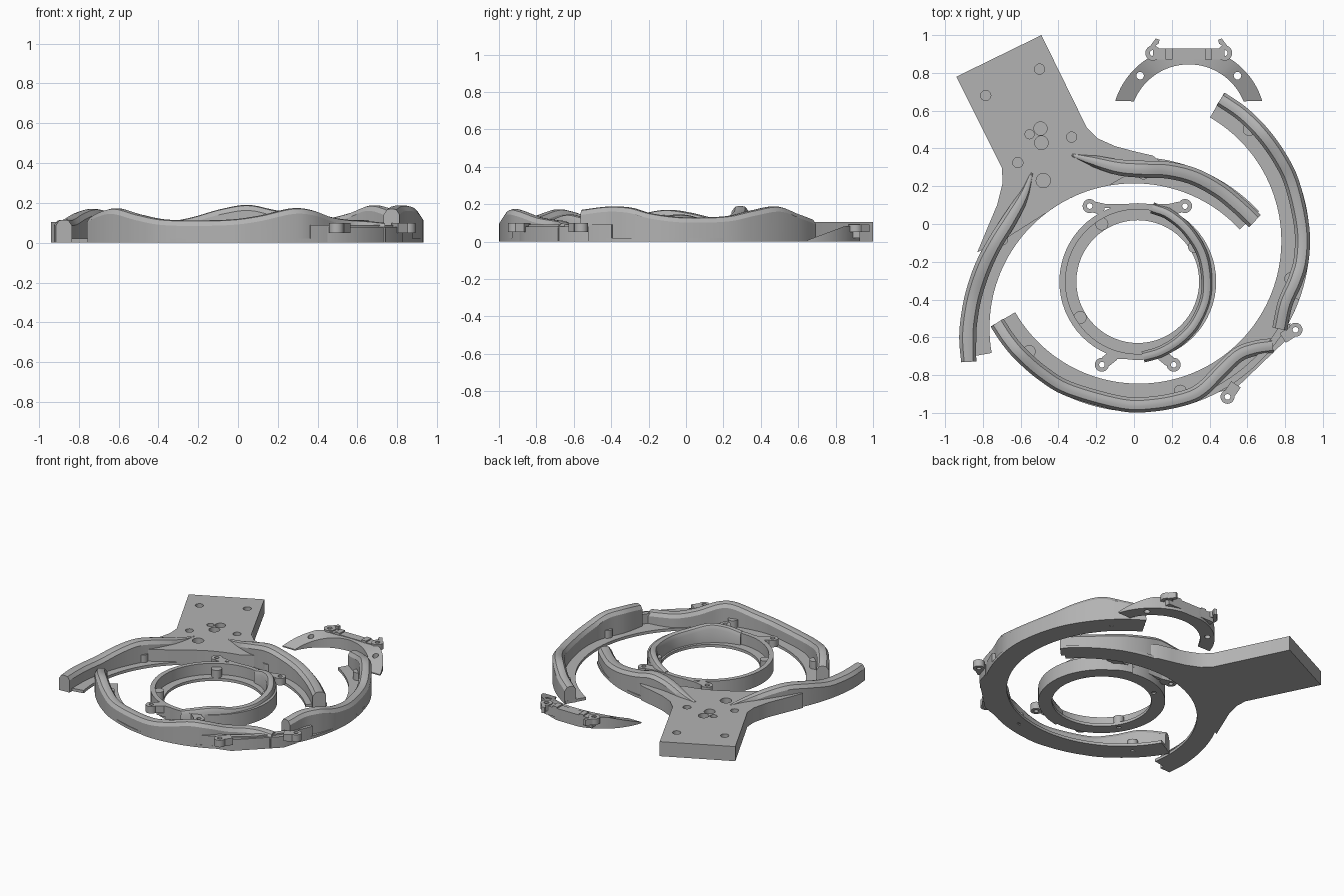
import bpy, bmesh, math
from mathutils import Vector

cube = bpy.data.objects.get("Cube")
if cube:
    bpy.data.objects.remove(cube)

mat = bpy.data.materials.new("plain_grey")
mat.use_nodes = True
GREY = (0.45, 0.45, 0.45, 1)
mat.diffuse_color = GREY
mat.node_tree.nodes["Principled BSDF"].inputs["Base Color"].default_value = GREY
parts = []


def finish(name, bm):
    bmesh.ops.remove_doubles(bm, verts=bm.verts, dist=1e-5)
    bmesh.ops.recalc_face_normals(bm, faces=bm.faces)
    me = bpy.data.meshes.new(name)
    bm.to_mesh(me)
    bm.free()
    ob = bpy.data.objects.new(name, me)
    bpy.context.collection.objects.link(ob)
    me.materials.append(mat)
    parts.append(ob)
    return ob


def loft(name, sections, closed=False):
    """Skin a row of equal-length loops."""
    bm = bmesh.new()
    rows = [[bm.verts.new(p) for p in s] for s in sections]
    n = len(rows[0])
    for a, b in zip(rows, rows[1:]):
        for i in range(n):
            j = (i + 1) % n
            bm.faces.new((a[i], a[j], b[j], b[i]))
    if not closed:
        bm.faces.new(rows[0])
        bm.faces.new(rows[-1])
    return finish(name, bm)


def prism(name, outline, z0, z1):
    return loft(name, [[(x, y, z) for x, y in outline] for z in (z0, z1)])


def polar(c, r, deg):
    a = math.radians(deg)
    return c[0] + r * math.cos(a), c[1] + r * math.sin(a)


def arc(c, r, a0, a1, n):
    return [polar(c, r, a0 + (a1 - a0) * i / n) for i in range(n + 1)]


def band(name, c, r0, r1, a0, a1, z0, z1, n=64):
    """Rectangular section swept round an arc."""
    sec = [[(*p, z0), (*q, z0), (*q, z1), (*p, z1)]
           for p, q in zip(arc(c, r0, a0, a1, n), arc(c, r1, a0, a1, n))]
    return loft(name, sec, abs(a1 - a0) == 360)


def disc(name, c, r, z0, z1, n=24):
    return prism(name, arc(c, r, 0, 360, n)[:-1], z0, z1)


def spline(pts, steps=8):
    """Catmull-Rom through points of any dimension."""
    v = [Vector(p) for p in pts]
    v = [2 * v[0] - v[1]] + v + [2 * v[-1] - v[-2]]
    out = []
    for a, b, c, d in zip(v, v[1:], v[2:], v[3:]):
        for k in range(steps):
            t = k / steps
            out.append(0.5 * (2 * b + (c - a) * t + (2 * a - 5 * b + 4 * c - d) * t * t
                              + (3 * b - a - 3 * c + d) * t ** 3))
    return out + [v[-2]]


def rail(name, pts, base=0.0):
    """Wavy ridge; each point is x, y, top height, half width."""
    path = spline(pts)
    sec = []
    for i, p in enumerate(path):
        q = path[min(i + 1, len(path) - 1)] - path[max(i - 1, 0)]
        side = Vector((-q.y, q.x)).normalized()
        loop = []
        for u, drop in ((-1, None), (-1, .028), (-.6, .004), (-.2, 0),
                        (.2, 0), (.6, .004), (1, .028), (1, None)):
            xy = Vector((p.x, p.y)) + side * u * p.w
            loop.append((xy.x, xy.y, base if drop is None else p.z - drop))
        sec.append(loop)
    return loft(name, sec)


def polar_rail(name, c, pts, w):
    return rail(name, [(*polar(c, r, a), z, w) for a, r, z in pts])


def lug(name, c, toward):
    """Pierced ear with a neck leading to its ring."""
    band(name, c, .015, .037, 0, 360, .05, .1, 24)
    d = (Vector(toward) - Vector(c)).normalized()
    s = Vector((-d.y, d.x)) * .03
    a, b = Vector(c) + d * .025, Vector(c) + d * .08
    prism(name + "_neck", [a - s, b - s, b + s, a + s], .05, .1)


def drill(ob, holes):
    """Cut round pockets given as x, y, radius, bottom, top."""
    for x, y, r, z0, z1 in holes:
        cut = disc("hole_cutter", (x, y), r, z0, z1)
        parts.remove(cut)
        cut.hide_render = True
        cut.hide_viewport = True
        m = ob.modifiers.new("hole", "BOOLEAN")
        m.object, m.solver = cut, "EXACT"
        bpy.context.view_layer.objects.active = ob
        bpy.ops.object.modifier_apply(modifier=m.name)
        bpy.data.objects.remove(cut)


def posts(name, floor, spots):
    """Screw bosses with a small pocket below."""
    for i, p in enumerate(spots):
        disc(f"{name}_{i + 1}", p, .034, .012, .075)
    drill(floor, [(*p, .015, -.01, .01) for p in spots])


FLOOR = .02

# Mounting plate flowing into two arms
AC = (0, -.55)
plate = prism("mounting_plate",
              [(-.49, 1), (-.94, .78), (-.70, .30), (-.695, .22), (-.725, .1), (-.78, -.03),
               (-.83, -.15), (-.70, -.09)] + arc(AC, .765, 127, 100, 10)
              + [(0, .28), (.14, .33), (.1, .362), (0, .385), (-.1, .412), (-.19, .452), (-.25, .51)],
              0, .105)
drill(plate, [(-.5, .82, .027, .06, .2), (-.785, .68, .027, .06, .2), (-.33, .46, .027, .06, .2),
              (-.615, .325, .027, .06, .2), (-.495, .505, .035, .04, .2),
              (-.553, .475, .024, .05, .2), (-.49, .43, .036, .04, .2), (-.48, .23, .038, .04, .2)])
arm_floor = band("arm_floor", AC, .765, .905, 43, 190, 0, FLOOR)
posts("arm_post", arm_floor, [(-.7, -.08), (.05, .27)])
rail("right_arm_rail", [(-.33, .365, .107, .012), (-.22, .335, .13, .03), (-.08, .30, .17, .042),
                        (.05, .29, .19, .045), (.18, .285, .165, .045), (.32, .25, .14, .045),
                        (.45, .18, .12, .045), (.55, .10, .115, .045), (.64, .015, .115, .045)])
rail("left_arm_rail", [(-.54, .27, .107, .012), (-.585, .15, .125, .03), (-.66, .02, .155, .04),
                       (-.735, -.1, .17, .042), (-.80, -.23, .15, .045), (-.85, -.38, .12, .045),
                       (-.875, -.52, .115, .045), (-.88, -.62, .115, .045), (-.875, -.73, .115, .04)])

# Large open ring
BC = (.025, -.09)
big_floor = band("large_ring_floor", BC, .755, .905, 60, -150, 0, FLOOR, 96)
posts("large_ring_post", big_floor, [(.61, .5), (.83, -.29), (.245, -.885), (-.555, -.675)])
polar_rail("large_ring_side_rail", BC,
           [(60, .868, .12), (51, .868, .15), (41, .866, .188), (30, .866, .165), (20, .866, .135),
            (5, .866, .13), (-6, .866, .15), (-14, .855, .182), (-23, .843, .187), (-32, .88, .17)], .04)
polar_rail("large_ring_front_rail", BC,
           [(-38, .9, .1), (-43, .835, .11), (-49, .80, .115), (-58, .815, .13), (-67, .855, .165),
            (-74, .865, .172), (-85, .866, .135), (-96, .866, .115), (-115, .866, .115),
            (-126, .866, .14), (-136, .866, .172), (-143, .866, .16), (-150, .866, .13)], .04)
band("large_ring_joint_wall", BC, .87, .905, -20, -68, 0, .09, 16)
for i, p in enumerate([(.855, -.56), (.495, -.915)]):
    lug(f"large_ring_lug_{i + 1}", p, (.64, -.70))
prism("large_ring_flange", [(.83, -.52), (.80, -.62), (.55, -.86), (.45, -.89), (.66, -.70)], 0, .08)

# Small closed ring
SC = (.02, -.305)
small_floor = band("small_ring_floor", SC, .325, .415, 0, 360, 0, FLOOR)
band("small_ring_wall", SC, .383, .415, 0, 360, 0, .1)
posts("small_ring_post", small_floor, [(-.285, -.495), (-.17, 0), (.32, -.12)])
polar_rail("small_ring_rail", SC,
           [(79, .398, .105), (65, .392, .13), (45, .378, .145), (20, .37, .13), (-10, .37, .12),
            (-35, .374, .125), (-55, .38, .145), (-72, .39, .13), (-86, .4, .105)], .03)
for i, (p, q) in enumerate([((-.235, .095), (-.13, .07)), ((.27, .095), (.16, .07)),
                            ((-.17, -.745), (-.09, -.68)), ((.21, -.745), (.13, -.68))]):
    lug(f"small_ring_lug_{i + 1}", p, q)
prism("small_ring_back_bar", [(-.22, .085), (.25, .085), (.25, .105), (-.22, .105)], .05, .1)
prism("small_ring_front_bar", [(-.15, -.715), (.19, -.715), (.19, -.695), (-.15, -.695)], .02, .1)

# Separate arched clip, sloping down to its tips
CC = (.29, .532)


def clip_height(y):
    return .008 + .075 * min(1, max(0, (y - .65) / .2))


sections = []
for p, q in zip(arc(CC, .313, 22.1, 157.9, 40), arc(CC, .407, 16.9, 163.1, 40)):
    q = (q[0], min(q[1], .93))
    sections.append([(*p, 0), (*q, 0), (*q, clip_height(q[1])), (*p, clip_height(p[1]))])
clip = loft("clip_arch", sections)
drill(clip, [(.032, .785, .02, -.1, .2), (.548, .785, .02, -.1, .2)])
prism("clip_back_block", [(.1, .87), (.48, .87), (.48, .93), (.1, .93)], .02, .085)
for side, s in (("right", -1), ("left", 1)):
    x = CC[0] + s * .19
    band(f"clip_{side}_ear", (x, .905), .016, .04, 0, 360, .05, .092, 24)
    prism(f"clip_{side}_prong", [(x + s * .038, .91), (x - s * .03, .955),
                                 (x - s * .035, .975), (x - s * .015, .982)], .05, .092)
    xr = CC[0] + s * .105
    prism(f"clip_{side}_rib", [(xr - .018, .87), (xr + .018, .87),
                               (xr + .018, .93), (xr - .018, .93)], .08, .095)

# Smooth curves, keep sharp edges
bpy.ops.object.select_all(action="DESELECT")
for ob in parts:
    ob.select_set(True)
bpy.context.view_layer.objects.active = parts[0]
bpy.ops.object.shade_smooth_by_angle(angle=math.radians(30))
